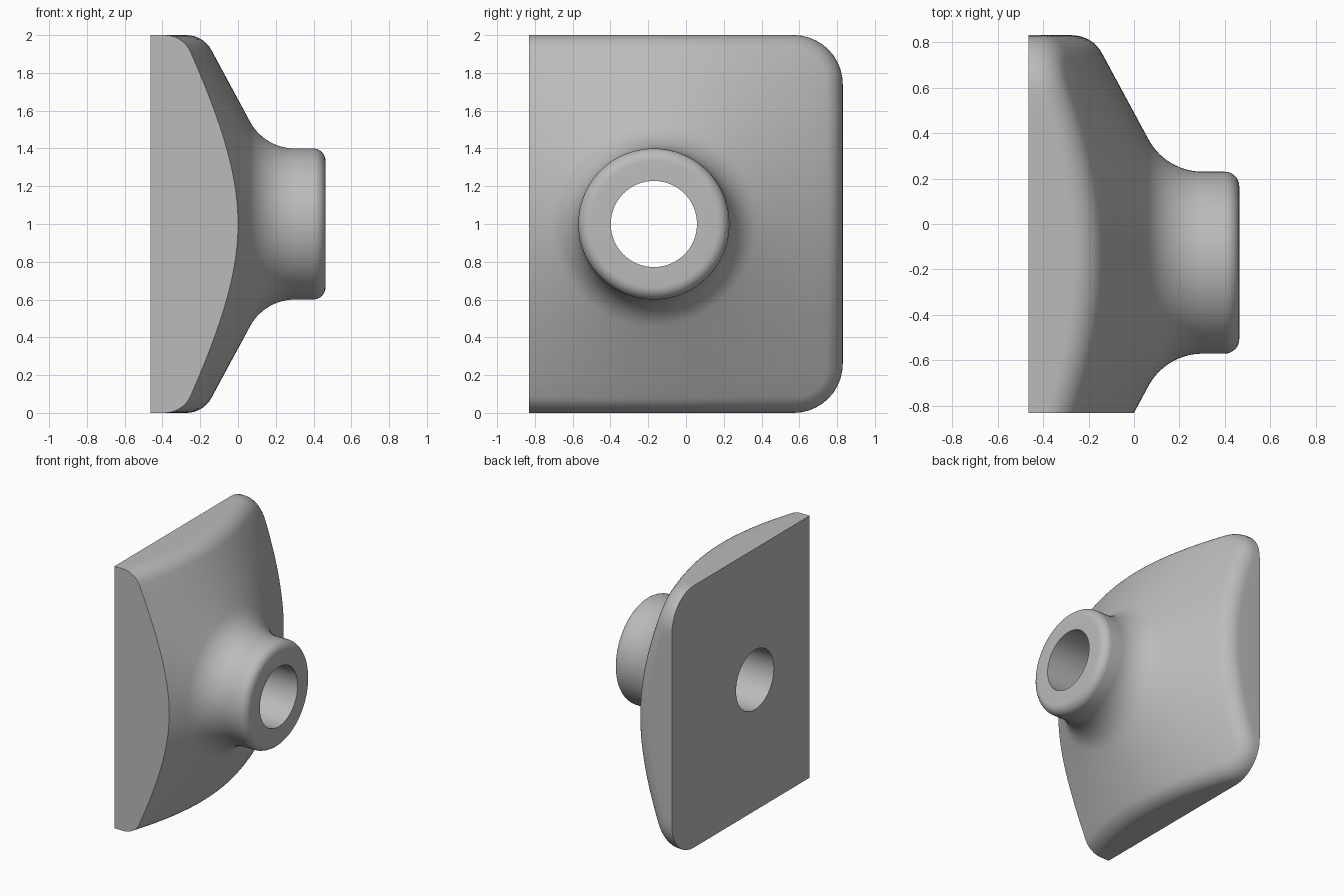
import bpy, bmesh
from math import sin, cos, atan, atan2, acos, hypot, pi, sqrt
from mathutils import Vector

if "Cube" in bpy.data.objects:
    bpy.data.objects.remove(bpy.data.objects["Cube"])

# Main dimensions: the boss axis runs along x through (AXIS_Y, AXIS_Z)
AXIS_Y, AXIS_Z = -0.17, 1.0
BASE_X, TIP_X = -0.463, 0.463
FRONT_Y, BACK_Y, HALF_H = -0.83, 0.83, 1.0
BOSS_R, HOLE_R = 0.4, 0.228
SLOPE = 0.54            # fall of the cone per unit radius
EDGE_R, CORNER_R, TIP_R, NECK_R = 0.15, 0.26, 0.065, 0.27
SIDE_STEPS, ARC_STEPS, FILLET_STEPS = 28, 10, 8


def cone_x(r):
    return -SLOPE * (r - 0.66)


def outline():
    """Rounded plate outline (overlong at the front) as (point, outward normal)."""
    y0, y1 = FRONT_Y - CORNER_R - 0.12, BACK_Y
    cy, cz = y1 - CORNER_R, HALF_H - CORNER_R
    centres = [(cy, cz), (y0 + CORNER_R, cz), (y0 + CORNER_R, -cz), (cy, -cz)]
    result = []
    for k, centre in enumerate(centres):
        centre = Vector(centre)
        for i in range(ARC_STEPS + 1):
            a = pi / 2 * (k + i / ARC_STEPS)
            n = Vector((cos(a), sin(a)))
            result.append((centre + CORNER_R * n, n))
        start = result[-1][0]
        end = Vector(centres[(k + 1) % 4]) + CORNER_R * n
        for i in range(1, SIDE_STEPS):
            result.append((start.lerp(end, i / SIDE_STEPS), n))
    return result


def cone_slope(p, n):
    radial = p - Vector((AXIS_Y, 0))
    return SLOPE * radial.dot(n) / radial.length


def boss_profile():
    """Bore, tip rounding and neck fillet as (x, radius)."""
    pts = [(BASE_X, HOLE_R), (TIP_X, HOLE_R)]
    for i in range(9):
        a = pi / 2 * i / 8
        pts.append((TIP_X - TIP_R * (1 - cos(a)), BOSS_R - TIP_R * (1 - sin(a))))
    sweep = atan(1 / SLOPE)
    end_r = BOSS_R + NECK_R * (1 - cos(sweep))
    centre_x = cone_x(end_r) + NECK_R * sin(sweep)
    for i in range(15):
        a = sweep * i / 14
        pts.append((centre_x - NECK_R * sin(a), BOSS_R + NECK_R * (1 - cos(a))))
    return pts


def column(p, n, profile):
    """One strip from the bore, over the boss and cone, to the plate edge."""
    s = cone_slope(p, n)
    sweep = acos(s / sqrt(1 + s * s))
    rim = []
    for i in range(FILLET_STEPS, -1, -1):
        d = EDGE_R * (1 - cos(sweep * i / FILLET_STEPS))
        q = p - n * d
        x = cone_x((q - Vector((AXIS_Y, 0))).length)
        if i < FILLET_STEPS:
            t = cone_slope(q, n)
            x += t * (EDGE_R - d) - EDGE_R * sqrt(1 + t * t)
            x += sqrt(max(0, EDGE_R ** 2 - (EDGE_R - d) ** 2))
        rim.append((x, q.x, q.y))
    dy, dz = rim[0][1] - AXIS_Y, rim[0][2]
    reach, a = hypot(dy, dz), atan2(dz, dy)
    strip = list(profile)
    for i in range(1, 5):
        r = profile[-1][1] + (reach - profile[-1][1]) * i / 5
        strip.append((cone_x(r), r))
    pts = [(x, AXIS_Y + r * cos(a), r * sin(a)) for x, r in strip] + rim
    pts.append((BASE_X, p.x, p.y))
    return [(x, y, z + AXIS_Z) for x, y, z in pts]


# Closed skin: each strip joins the next, and its ends meet on the flat base
bm = bmesh.new()
profile = boss_profile()
strips = [[bm.verts.new(c) for c in column(p, n, profile)] for p, n in outline()]
for k, left in enumerate(strips):
    right = strips[(k + 1) % len(strips)]
    for i in range(len(left)):
        j = (i + 1) % len(left)
        bm.faces.new((left[i], right[i], right[j], left[j]))

# Flat cut along the front
cut = bmesh.ops.bisect_plane(bm, geom=bm.verts[:] + bm.edges[:] + bm.faces[:],
                             plane_co=(0, FRONT_Y, 0), plane_no=(0, -1, 0),
                             clear_outer=True)
bmesh.ops.edgeloop_fill(bm, edges=[e for e in bm.edges if e.is_boundary])
bmesh.ops.remove_doubles(bm, verts=bm.verts[:], dist=0.0001)
bmesh.ops.recalc_face_normals(bm, faces=bm.faces[:])

mesh = bpy.data.meshes.new("flanged_boss")
bm.to_mesh(mesh)
bm.free()
part = bpy.data.objects.new("flanged_boss", mesh)
bpy.context.collection.objects.link(part)

# Plain grey finish
grey = bpy.data.materials.new("plain_grey")
grey.use_nodes = True
colour = (0.5, 0.5, 0.5, 1)
grey.diffuse_color = colour
grey.node_tree.nodes["Principled BSDF"].inputs["Base Color"].default_value = colour
mesh.materials.append(grey)

bpy.ops.object.select_all(action="DESELECT")
part.select_set(True)
bpy.context.view_layer.objects.active = part
bpy.ops.object.shade_smooth_by_angle(angle=pi / 6)
